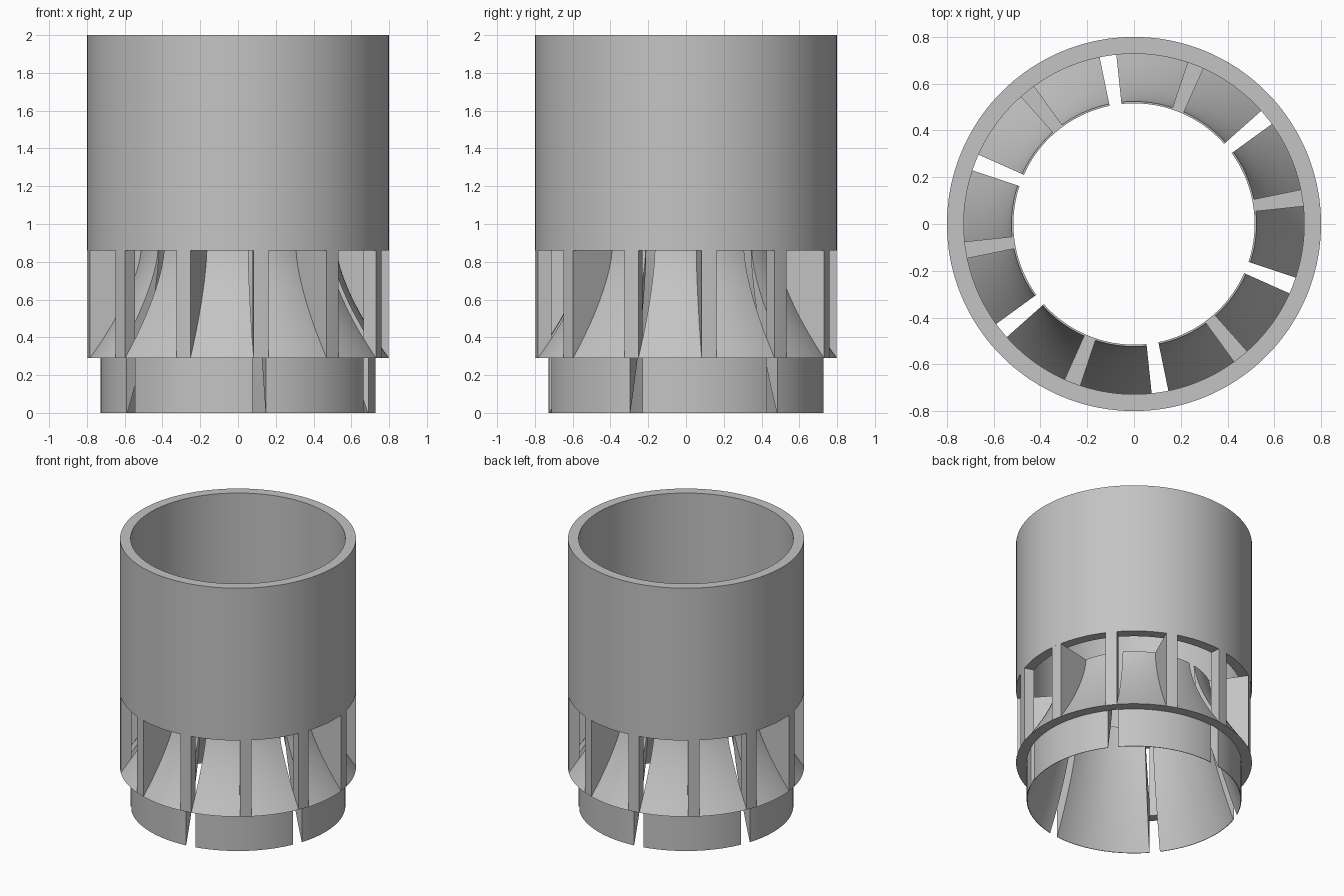
import bpy, bmesh
from math import radians, cos, sin

if "Cube" in bpy.data.objects:
    bpy.data.objects.remove(bpy.data.objects["Cube"], do_unlink=True)

R_OUT, R_IN = 0.8, 0.728        # tube wall
Z_SKIRT, Z_WIN, Z_TOP = 0.29, 0.86, 2.0
FIRST, HALF = 8.8, 2.85         # first rib angle, half width of a rib or slot

grey = bpy.data.materials.new("plain_grey")
grey.use_nodes = True
grey.diffuse_color = (0.55, 0.55, 0.55, 1)
grey.node_tree.nodes["Principled BSDF"].inputs["Base Color"].default_value = (0.55, 0.55, 0.55, 1)


def flare(r_top, r_low, z_low, steps=14):
    """Curved wall that widens downward from the window top."""
    return [(r_top + (r_low - r_top) * (i / steps) ** 1.5,
             Z_WIN + (z_low - Z_WIN) * i / steps) for i in range(steps + 1)]


def sweep(name, profile, arcs, step=2.0):
    """Turn a closed (radius, z) profile through each arc, given in degrees."""
    bm = bmesh.new()
    n = len(profile)
    for start, end in arcs:
        full = end - start >= 360
        count = max(2, round((end - start) / step))
        rings = []
        for i in range(count if full else count + 1):
            a = radians(start + (end - start) * i / count)
            rings.append([bm.verts.new((r * cos(a), r * sin(a), z)) for r, z in profile])
        if full:
            rings.append(rings[0])
        else:
            bm.faces.new(rings[0])
            bm.faces.new(rings[-1][::-1])
        for p, q in zip(rings, rings[1:]):
            for j in range(n):
                k = (j + 1) % n
                bm.faces.new((p[j], q[j], q[k], p[k]))
    bmesh.ops.recalc_face_normals(bm, faces=bm.faces)
    mesh = bpy.data.meshes.new(name)
    bm.to_mesh(mesh)
    bm.free()
    mesh.materials.append(grey)
    obj = bpy.data.objects.new(name, mesh)
    bpy.context.collection.objects.link(obj)
    bpy.ops.object.select_all(action="DESELECT")
    obj.select_set(True)
    bpy.context.view_layer.objects.active = obj
    bpy.ops.object.shade_smooth_by_angle(angle=radians(30))
    return obj


slots = [FIRST + 30 + 60 * i for i in range(6)]
outer = flare(0.524, R_OUT, Z_SKIRT)
inner = flare(0.516, R_IN - 0.004, 0)

# upper tube
sweep("upper_tube", [(R_IN, Z_WIN), (R_OUT, Z_WIN), (R_OUT, Z_TOP), (R_IN, Z_TOP)], [(0, 360)])

# flared collar and skirt, split by slots
sweep("slotted_collar", outer + [(R_IN, Z_SKIRT), (R_IN, 0)] + inner[::-1],
      [(a + HALF, a + 60 - HALF) for a in slots])

# thin ribs bridging the slots
sweep("slot_ribs", [(R_IN, Z_SKIRT), (R_OUT, Z_SKIRT), (R_OUT, Z_WIN), (R_IN, Z_WIN)],
      [(a - HALF, a + HALF) for a in slots])

# deep ribs reaching in to the collar
sweep("deep_ribs", outer + [(R_OUT, Z_WIN)],
      [(a + 30 - HALF, a + 30 + HALF) for a in slots])
